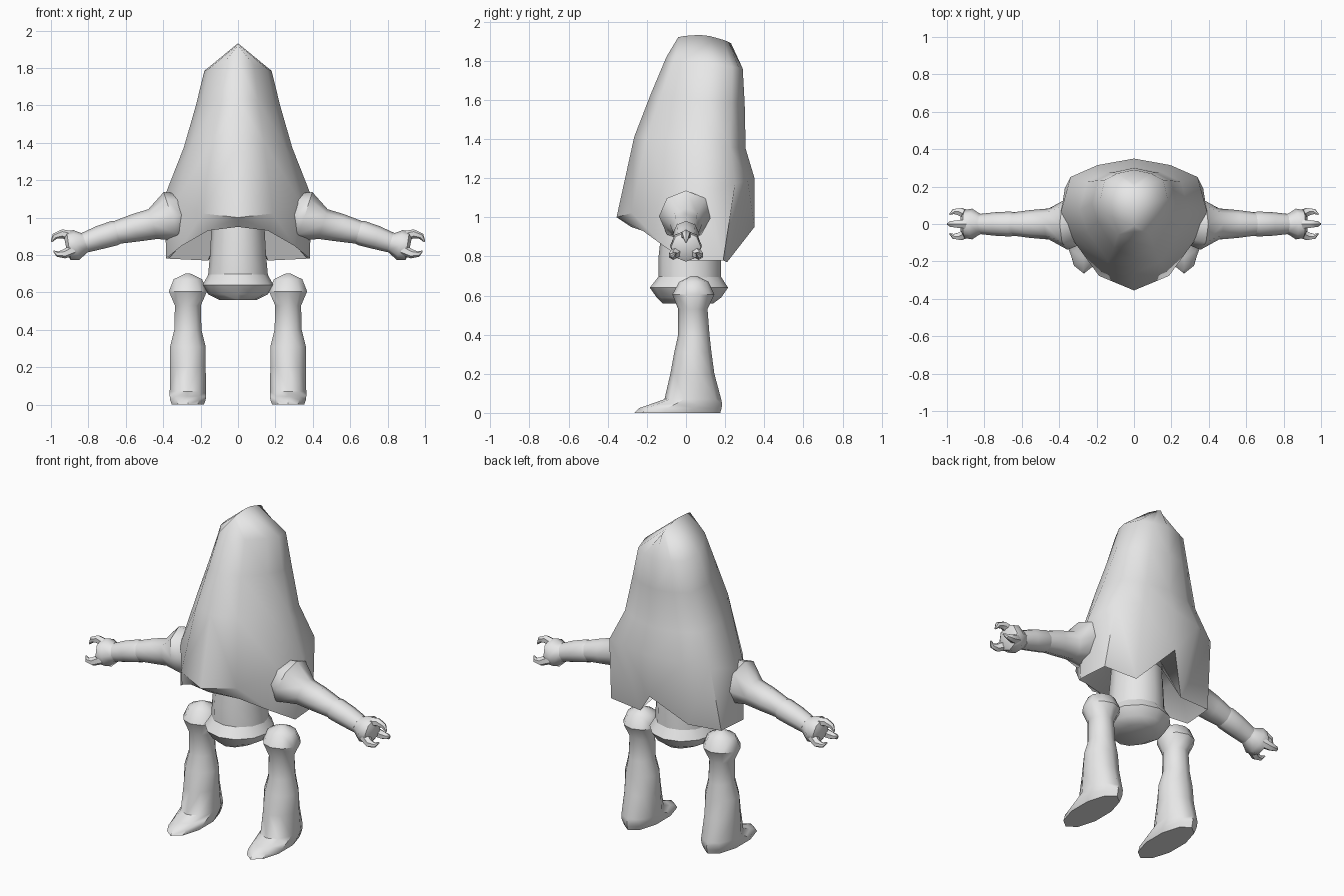
import bpy, bmesh, math
from mathutils import Vector

if "Cube" in bpy.data.objects:
    bpy.data.objects.remove(bpy.data.objects["Cube"])

GREY = (0.8, 0.8, 0.8, 1)
grey = bpy.data.materials.new("plain grey")
grey.use_nodes = True
grey.diffuse_color = GREY
grey.node_tree.nodes["Principled BSDF"].inputs["Base Color"].default_value = GREY


def loft(name, rings, mirror=False, closed=True, angle=45):
    """Skin a list of point rings; an open half is mirrored into a whole."""
    bm = bmesh.new()
    rows = [[bm.verts.new(p) for p in ring] for ring in rings]
    n = len(rows[0])
    for a, b in zip(rows, rows[1:]):
        for i in range(n if closed else n - 1):
            j = (i + 1) % n
            bm.faces.new((a[i], a[j], b[j], b[i]))
    if closed:
        bm.faces.new(rows[0])
    bm.faces.new(rows[-1])
    bmesh.ops.remove_doubles(bm, verts=bm.verts, dist=0.0005)
    bmesh.ops.recalc_face_normals(bm, faces=bm.faces)
    mesh = bpy.data.meshes.new(name)
    bm.to_mesh(mesh)
    bm.free()
    mesh.materials.append(grey)
    obj = bpy.data.objects.new(name, mesh)
    bpy.context.collection.objects.link(obj)
    if mirror:
        mod = obj.modifiers.new("Mirror", "MIRROR")
        mod.use_clip = True
    bpy.ops.object.select_all(action="DESELECT")
    obj.select_set(True)
    bpy.context.view_layer.objects.active = obj
    bpy.ops.object.shade_smooth_by_angle(angle=math.radians(angle))
    return obj


def oval(x, z, half_width, y0, y1, n=10):
    """Horizontal ring between y0 and y1."""
    ring = []
    for i in range(n):
        a = math.tau * i / n
        ring.append((x + half_width * math.sin(a),
                     (y0 + y1) / 2 - (y1 - y0) / 2 * math.cos(a), z))
    return ring


def tube(name, path, n=8, y=0.0):
    """Round limb along (x, z, radius) or (x, z, radius, y) steps."""
    pts = [Vector((p[0], p[3] if len(p) > 3 else y, p[1])) for p in path]
    rings = []
    for k, c in enumerate(pts):
        d = (pts[min(k + 1, len(pts) - 1)] - pts[max(k - 1, 0)]).normalized()
        u = Vector((0, 1, 0)).cross(d).normalized()
        v = d.cross(u)
        r = path[k][2]
        rings.append([c + r * (math.cos(t) * -u + math.sin(t) * v)
                      for t in (math.tau * i / n for i in range(n))])
    return loft(name, rings, mirror=True)


# Hooded body: half cross-section scaled at each level
SECTION = [(0, -1), (.48, -.78), (.86, -.2), (1, .2), (.87, .72), (.5, .9), (0, 1)]
# half width, front y, back y, front z, back z
LEVELS = [(0, -.04, .23, 1.92, 1.89), (.18, -.1, .29, 1.82, 1.76),
          (.225, -.18, .3, 1.63, 1.58), (.29, -.265, .305, 1.41, 1.35),
          (.39, -.355, .35, 1.0, 1.2)]
body = []
for w, yf, yb, zf, zb in LEVELS:
    ring = []
    for sx, sy in SECTION:
        t = (sy + 1) / 2
        crown = .025 * (1 - sy * sy) if w == 0 else 0
        ring.append((w * sx, yf + (yb - yf) * t, zf + (zb - zf) * t + crown))
    body.append(ring)
# Lower rim with side flaps and a notch at the back
rim = [(0, -.28, .95), (.16, -.22, .93), (.3, -.11, .85), (.385, 0, .78),
       (.37, .19, .78), (.16, .21, .77), (0, .35, .95)]
body.append(rim)
body.append([(x * .6, .02 + (y - .02) * .6, .95) for x, y, z in rim])
loft("hooded_body", body, mirror=True, closed=False, angle=50)

# Torso and pelvis
loft("torso", [oval(0, z, w, y0, y1, 12) for z, w, y0, y1 in [
    (.98, .14, -.12, .17), (.8, .15, -.14, .18), (.69, .16, -.14, .18)]])
loft("pelvis", [oval(0, z, w, y0, y1, 12) for z, w, y0, y1 in [
    (.71, .15, -.13, .17), (.64, .19, -.185, .215), (.59, .16, -.15, .18),
    (.56, .1, -.12, .14)]], angle=40)

# Legs with round hips and pointed feet
loft("leg", [oval(.268, z, w, y0, y1) for z, w, y0, y1 in [
    (.7, .015, .025, .055), (.67, .08, -.035, .115), (.605, .107, -.07, .145),
    (.53, .073, -.04, .11), (.4, .076, -.04, .12), (.31, .1, -.06, .13),
    (.2, .1, -.08, .145), (.07, .102, -.11, .18), (.045, .102, -.18, .185),
    (.025, .1, -.24, .182), (0, .09, -.265, .175)]], mirror=True)

# Arms: shoulder with upper arm, forearm, hand
tube("upper_arm", [(.27, 1.02, .07), (.3, 1.015, .115), (.355, 1.005, .138),
                   (.455, .965, .083), (.55, .945, .075), (.65, .92, .062)])
tube("forearm", [(.635, .923, .06), (.66, .917, .067), (.74, .893, .063),
                 (.815, .867, .055)])
tube("hand", [(.8, .872, .05), (.825, .864, .056), (.865, .853, .082),
              (.905, .848, .076), (.92, .845, .05)])

# Claws: one upper in the middle, two lower at the sides
tube("upper_claw", [(.89, .9, .028), (.94, .913, .024), (.98, .9, .017),
                    (.998, .87, .004)], n=6)
for label, side in (("front", -1), ("back", 1)):
    tube(label + "_claw", [(.885, .825, .03, .045 * side),
                           (.93, .805, .024, .066 * side),
                           (.965, .805, .015, .066 * side),
                           (.985, .82, .004, .052 * side)], n=6)
